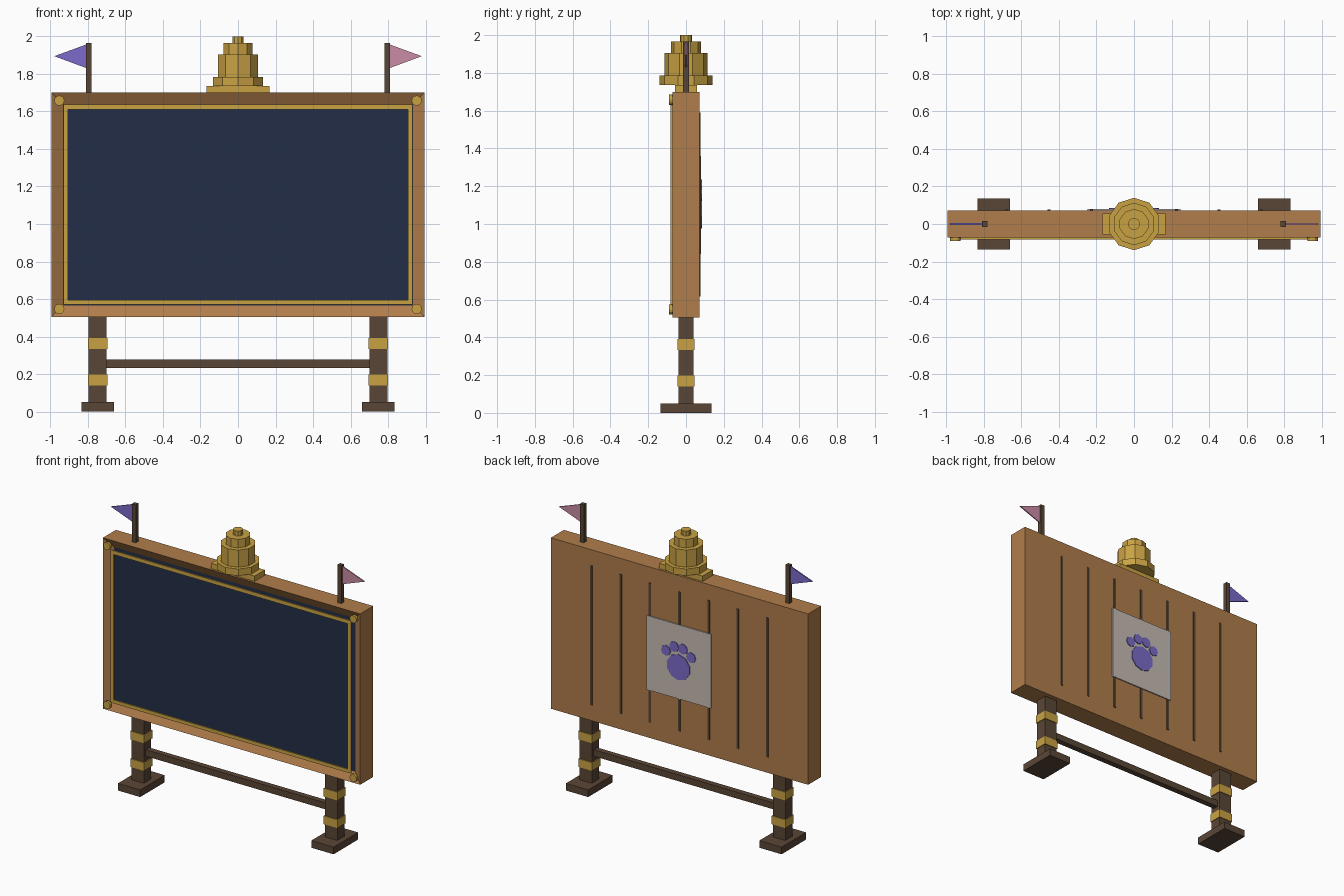
import bpy
import bmesh
from math import pi, sin, cos
from mathutils import Matrix

cube = bpy.data.objects.get("Cube")
if cube:
    bpy.data.objects.remove(cube, do_unlink=True)


def material(name, hex_code):
    srgb = [int(hex_code[i:i + 2], 16) / 255 for i in (0, 2, 4)]
    rgba = [c / 12.92 if c <= 0.04045 else ((c + 0.055) / 1.055) ** 2.4 for c in srgb] + [1]
    mat = bpy.data.materials.new(name)
    mat.use_nodes = True
    mat.diffuse_color = rgba
    mat.node_tree.nodes["Principled BSDF"].inputs["Base Color"].default_value = rgba
    return mat


wood = material("warm_wood", "B07D4B")
dark = material("dark_wood", "5A4636")
gold = material("gold", "C9A244")
navy = material("navy_screen", "222D47")
purple = material("purple", "7C6BC8")
pink = material("pink", "CA8CA6")
pale = material("pale_panel", "C6BCB4")


def finish(name, bm, *mats):
    bmesh.ops.recalc_face_normals(bm, faces=bm.faces[:])
    mesh = bpy.data.meshes.new(name)
    bm.to_mesh(mesh)
    bm.free()
    for mat in mats:
        mesh.materials.append(mat)
    obj = bpy.data.objects.new(name, mesh)
    bpy.context.collection.objects.link(obj)
    return obj


def box_bm(x, y, z):
    """Box from (min, max) pairs."""
    bm = bmesh.new()
    bmesh.ops.create_cube(bm, size=1)
    for v in bm.verts:
        v.co = [lo + (hi - lo) * (c + 0.5) for c, (lo, hi) in zip(v.co, (x, y, z))]
    return bm


def box(name, x, y, z, mat):
    return finish(name, box_bm(x, y, z), mat)


def prism(name, points, y0, y1, mat):
    """Extrude an outline of (x, z) points along y."""
    bm = bmesh.new()
    face = bm.faces.new([bm.verts.new((x, y0, z)) for x, z in points])
    ext = bmesh.ops.extrude_face_region(bm, geom=[face])
    for v in ext["geom"]:
        if isinstance(v, bmesh.types.BMVert):
            v.co.y = y1
    return finish(name, bm, mat)


def disc(name, x, z, r, y0, y1, mat, sides=12):
    ring = [2 * pi * i / sides for i in range(sides)]
    return prism(name, [(x + r * sin(a), z + r * cos(a)) for a in ring], y0, y1, mat)


# Board with a recessed screen
W, BACK, LOW, HIGH = 0.995, 0.072, 0.505, 1.70
bm = box_bm((-W, W), (-BACK, BACK), (LOW, HIGH))
bm.normal_update()
front = min(bm.faces, key=lambda f: f.calc_center_median().y)
bmesh.ops.inset_individual(bm, faces=[front], thickness=0.087, depth=-0.035)
front.material_index = 1
finish("board", bm, wood, navy)

# Gold trim around the screen
TRIM = (-0.082, -BACK)
for name, z in (("trim_bottom", (0.57, 0.594)), ("trim_top", (1.611, 1.637))):
    box(name, (-0.93, 0.93), TRIM, z, gold)

for side, s in (("left", 1), ("right", -1)):
    def span(a, b):
        return tuple(sorted((s * a, s * b)))

    box("trim_" + side, span(0.906, 0.93), TRIM, (0.594, 1.611), gold)
    for level, z in (("lower", 0.547), ("upper", 1.658)):
        disc(f"stud_{level}_{side}", s * 0.953, z, 0.027, -0.09, -BACK, gold)

    # Legs, feet and bands
    box("foot_" + side, span(0.662, 0.834), (-0.135, 0.135), (0, 0.05), dark)
    box("leg_" + side, span(0.70, 0.796), (-0.04, 0.04), (0.05, LOW), dark)
    for level, z in (("lower", 0.14), ("upper", 0.333)):
        box(f"band_{level}_{side}", span(0.695, 0.801), (-0.046, 0.046), (z, z + 0.058), gold)

    # Flag on its pole
    box("flagpole_" + side, span(0.78, 0.81), (-0.015, 0.015), (HIGH, 1.965), dark)
    prism("flag_" + side, [(s * 0.81, 1.957), (s * 0.98, 1.895), (s * 0.81, 1.832)],
          -0.004, 0.004, pink if s > 0 else purple)

box("crossbar", (-0.70, 0.70), (-0.02, 0.02), (0.232, 0.277), dark)

# Stepped crown
box("crown_plate", (-0.168, 0.168), (-0.057, 0.057), (HIGH, 1.737), gold)
tiers = [(0.14, 1.737, 1.785), (0.113, 1.785, 1.905), (0.08, 1.905, 1.965), (0.032, 1.965, 2.0)]
for i, (r, z0, z1) in enumerate(tiers):
    bm = bmesh.new()
    bmesh.ops.create_cone(bm, cap_ends=True, segments=10, radius1=r, radius2=r, depth=z1 - z0,
                          matrix=Matrix.Translation((0, 0, (z0 + z1) / 2)))
    # Point one corner of each tier to the front
    turn = pi / 2 - max(bm.verts, key=lambda v: v.co.y).co.xy.angle_signed((1, 0))
    if abs(max(v.co.y for v in bm.verts) - r) > 0.0001:
        bmesh.ops.rotate(bm, verts=bm.verts[:], matrix=Matrix.Rotation(turn, 3, "Z"))
    finish(f"crown_tier_{i + 1}", bm, gold)

# Plank seams on the back
for i in range(-3, 4):
    x = i * 0.2265
    box(f"seam_{i + 4}", (x - 0.008, x + 0.008), (BACK - 0.004, BACK + 0.005), (0.615, 1.59), dark)

# Back panel with a paw
FACE = 0.08
box("back_panel", (-0.248, 0.248), (BACK, FACE), (0.842, 1.36), pale)
disc("paw_pad", 0, 1.065, 0.09, FACE, FACE + 0.006, purple, 10)
for i, (x, z) in enumerate([(-0.097, 1.157), (-0.034, 1.2), (0.034, 1.2), (0.097, 1.157)]):
    disc(f"paw_toe_{i + 1}", x, z, 0.036, FACE, FACE + 0.006, purple, 8)
